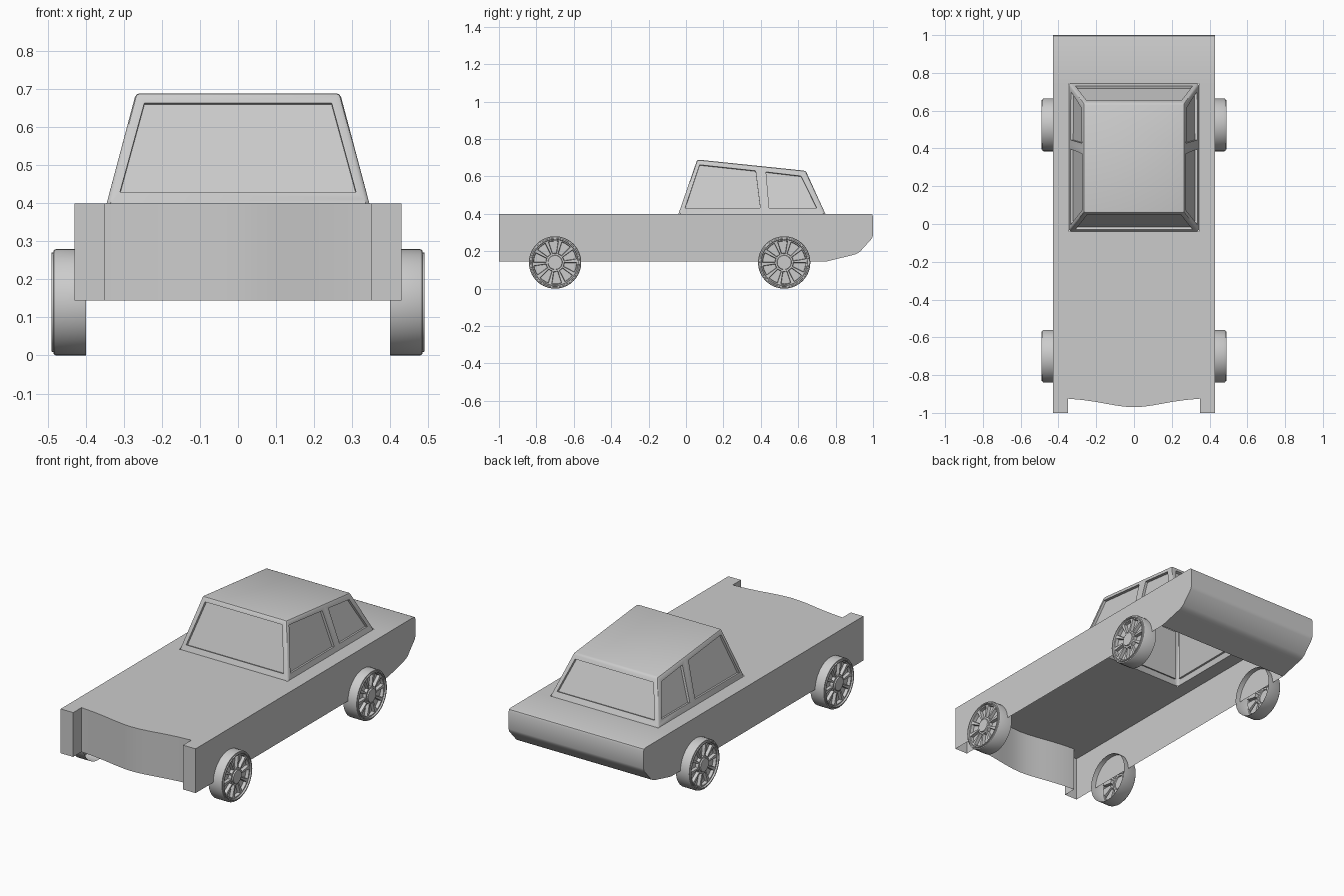
import bpy, bmesh
from math import cos, sin, pi, radians
from mathutils import Vector

if "Cube" in bpy.data.objects:
    bpy.data.objects.remove(bpy.data.objects["Cube"])


def finish(bm, name, recalc=True):
    bmesh.ops.remove_doubles(bm, verts=bm.verts, dist=1e-5)
    if recalc:
        bmesh.ops.recalc_face_normals(bm, faces=bm.faces)
    me = bpy.data.meshes.new(name)
    bm.to_mesh(me)
    bm.free()
    ob = bpy.data.objects.new(name, me)
    bpy.context.collection.objects.link(ob)
    bpy.ops.object.select_all(action='DESELECT')
    ob.select_set(True)
    bpy.context.view_layer.objects.active = ob
    bpy.ops.object.shade_smooth_by_angle(angle=radians(30))
    return ob


def face(bm, pts):
    return bm.faces.new([bm.verts.new(p) for p in pts])


W, CW, TOP, LOW = 0.43, 0.345, 0.40, 0.145
Y0, Y1 = -0.04, 0.745      # cabin base, front and rear

# Body shell, open underneath and under the cabin
bm = bmesh.new()
half = [(W, -1), (0.35, -1), (CW, -0.925), (0.27, -0.932), (0.2, -0.942),
        (0.14, -0.953), (0.1, -0.96), (0.05, -0.967)]
half[2:2] = [(0.35, -0.925)]
front = half + [(0, -0.97)] + [(-x, y) for x, y in reversed(half)]
face(bm, [(x, y, TOP) for x, y in front] +
     [(-W, Y0, TOP), (-CW, Y0, TOP), (CW, Y0, TOP), (W, Y0, TOP)])
for (xa, ya), (xb, yb) in zip(front, front[1:]):
    face(bm, [(xa, ya, TOP), (xb, yb, TOP), (xb, yb, LOW), (xa, ya, LOW)])
tail = [(0.985, 0.40), (0.996, 0.396), (1, 0.385), (1, 0.285), (0.994, 0.268),
        (0.93, 0.197), (0.912, 0.186), (0.89, 0.179), (0.75, LOW)]
for s in (1, -1):
    face(bm, [(s * x, y, TOP) for x, y in ((W, Y0), (W, Y1), (CW, Y1), (CW, Y0))])
    face(bm, [(s * W, y, z) for y, z in
              [(-1, LOW), (-1, TOP), (Y0, TOP), (Y1, TOP)] + tail])
y, z = tail[0]
face(bm, [(W, Y1, TOP), (CW, Y1, TOP), (-CW, Y1, TOP), (-W, Y1, TOP), (-W, y, z), (W, y, z)])
for (ya, za), (yb, zb) in zip(tail, tail[1:]):
    face(bm, [(W, ya, za), (-W, ya, za), (-W, yb, zb), (W, yb, zb)])
finish(bm, "body")

# Cabin: framed panels with recessed panes
R0, R1, RX = (0.06, 0.69), (0.64, 0.63), 0.268


def roof_z(y):
    return R0[1] + (R1[1] - R0[1]) * (y - R0[0]) / (R1[0] - R0[0])


def side_pt(s, y, z):
    t = (z - TOP) / (roof_z(y) - TOP)
    return Vector((s * (CW + (RX - CW) * t), y, z))


def window(bm, outer, inner, recess):
    back = [p + recess for p in inner]
    for i in range(4):
        j = (i + 1) % 4
        face(bm, [outer[i], outer[j], inner[j], inner[i]])
        face(bm, [inner[i], inner[j], back[j], back[i]])
    face(bm, back)


bm = bmesh.new()
MB, MT = 0.42, 0.40        # centre pillar, bottom and top
for s in (1, -1):
    mid = [(MB, TOP), (MT, roof_z(MT))]
    for outer, inner in (
            ([(Y0, TOP), mid[0], mid[1], R0],
             [(-0.005, 0.43), (0.397, 0.43), (0.372, 0.63), (0.073, 0.662)]),
            ([mid[0], (Y1, TOP), R1, mid[1]],
             [(0.445, 0.43), (0.70, 0.43), (0.615, 0.602), (0.428, 0.624)])):
        window(bm, [side_pt(s, *p) for p in outer],
               [side_pt(s, *p) for p in inner], Vector((-0.014 * s, 0, -0.003)))
for yb, (yt, zt), wb, wt, hi, d in ((Y0, R0, 0.31, 0.246, 0.664, 1),
                                    (Y1, R1, 0.31, 0.25, 0.602, -1)):
    def at(x, z):
        return Vector((x, yb + (yt - yb) * (z - TOP) / (zt - TOP), z))
    window(bm, [at(-CW, TOP), at(CW, TOP), at(RX, zt), at(-RX, zt)],
           [at(-wb, 0.43), at(wb, 0.43), at(wt, hi), at(-wt, hi)],
           Vector((0, 0.014 * d, -0.005)))
face(bm, [side_pt(s, y, roof_z(y)) for s, y in
          ((1, R0[0]), (1, MT), (1, R1[0]), (-1, R1[0]), (-1, MT), (-1, R0[0]))])
bmesh.ops.remove_doubles(bm, verts=bm.verts, dist=1e-5)
bmesh.ops.recalc_face_normals(bm, faces=bm.faces)


def is_rim(v):
    return abs(v.co.z - roof_z(v.co.y)) < 1e-4 and abs(abs(v.co.x) - RX) < 1e-4


def is_foot(v):
    return abs(v.co.z - TOP) < 1e-4 and min(abs(v.co.y - Y0), abs(v.co.y - Y1)) < 1e-4


edges = [e for e in bm.edges if len(e.link_faces) == 2 and
         (all(map(is_rim, e.verts)) or
          (any(map(is_rim, e.verts)) and any(map(is_foot, e.verts))))]
bmesh.ops.bevel(bm, geom=edges, offset=0.01, segments=2, profile=0.5, affect='EDGES')
finish(bm, "cabin")

# Wheels: lathed tyre and rim, ten recessed pockets between spokes, open inside
N = 40
rings = [(0.14, 0.40), (0.14, 0.478), (0.137, 0.484), (0.131, 0.485), (0.13, 0.49),
         (0.124, 0.49), (0.122, 0.481), (0.116, 0.48), (0.048, 0.48),
         (0.039, 0.48), (0.037, 0.487)]
bm = bmesh.new()
loops = [[bm.verts.new((x, r * cos(2 * pi * i / N), r * sin(2 * pi * i / N)))
          for i in range(N)] for r, x in rings]
pockets = []
for k, (a, b) in enumerate(zip(loops, loops[1:])):
    for i in range(N):
        j = (i + 1) % N
        f = bm.faces.new((a[i], a[j], b[j], b[i]))
        if k == 7 and i % 4:
            pockets.append(f)
bm.faces.new(loops[-1])
bm.normal_update()
bmesh.ops.inset_region(bm, faces=pockets, thickness=0.002, depth=-0.018,
                       use_even_offset=True)
wheel = finish(bm, "wheel_front_right", recalc=False)
wheel.location = (0, -0.70, 0.14)
for name, y, turn in (("wheel_rear_right", 0.525, 0), ("wheel_front_left", -0.70, pi),
                      ("wheel_rear_left", 0.525, pi)):
    ob = bpy.data.objects.new(name, wheel.data)
    ob.location = (0, y, 0.14)
    ob.rotation_euler = (0, 0, turn)
    bpy.context.collection.objects.link(ob)
